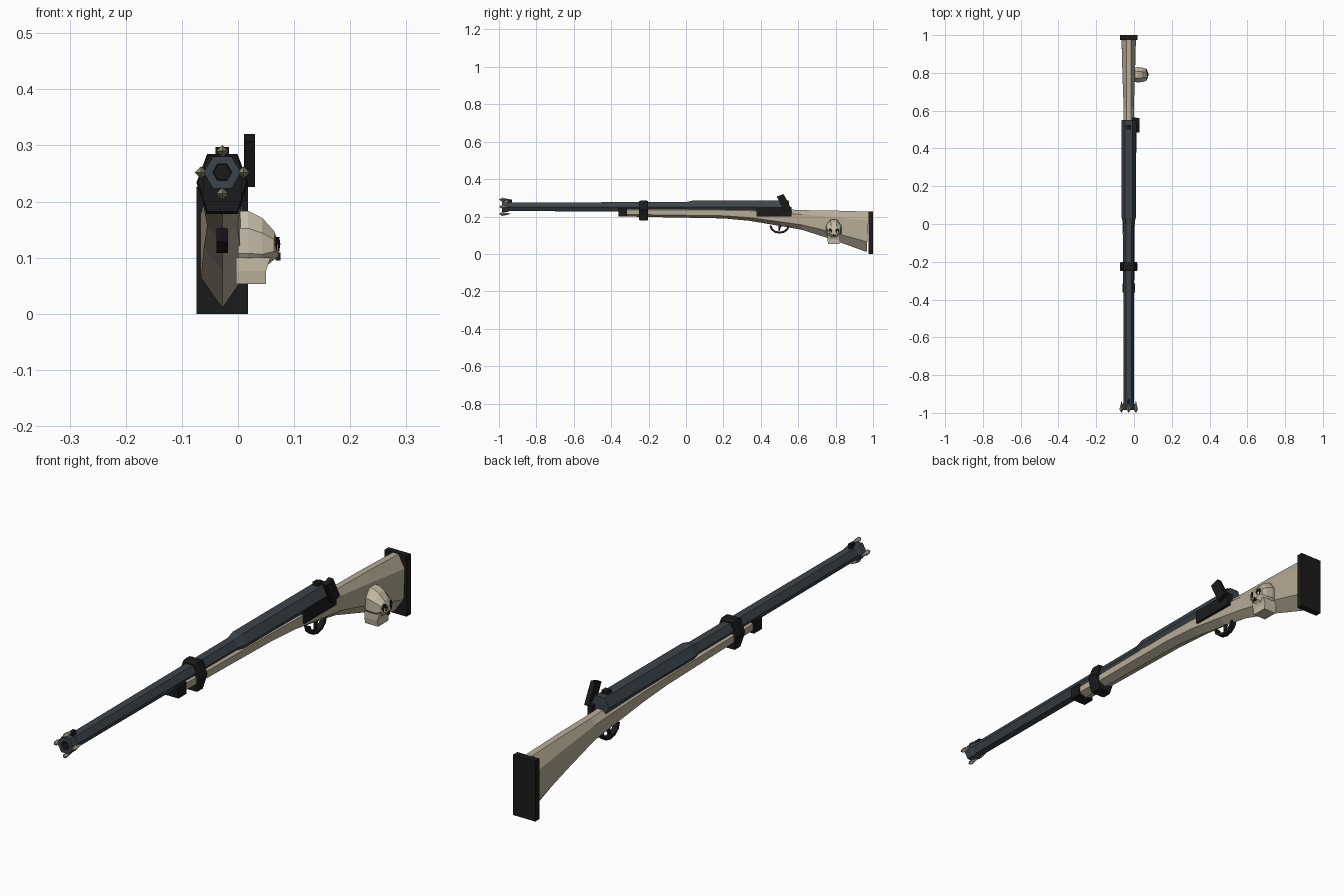
import bpy, bmesh, math
from mathutils import Vector

if "Cube" in bpy.data.objects:
    bpy.data.objects.remove(bpy.data.objects["Cube"])

CX, BZ = -0.028, 0.252   # bore axis


def material(name, rgb):
    m = bpy.data.materials.new(name)
    m.diffuse_color = (*rgb, 1)
    m.use_nodes = True
    m.node_tree.nodes["Principled BSDF"].inputs["Base Color"].default_value = m.diffuse_color
    return m


WOOD = material("pale wood", (0.47, 0.41, 0.31))
BONE = material("bone", (0.56, 0.50, 0.38))
STEEL = material("blued steel", (0.045, 0.058, 0.070))
BLACK = material("black iron", (0.011, 0.011, 0.011))
BRASS = material("dull brass", (0.27, 0.25, 0.17))


def make(name, verts, faces, *mats):
    me = bpy.data.meshes.new(name)
    me.from_pydata([tuple(v) for v in verts], [], faces)
    bm = bmesh.new()
    bm.from_mesh(me)
    bmesh.ops.recalc_face_normals(bm, faces=bm.faces)
    bm.to_mesh(me)
    bm.free()
    for m in mats:
        me.materials.append(m)
    ob = bpy.data.objects.new(name, me)
    bpy.context.collection.objects.link(ob)
    return ob


def loft(name, rings, *mats, closed=False):
    n, k = len(rings[0]), len(rings)
    verts = [v for r in rings for v in r]
    faces = []
    for i in range(k if closed else k - 1):
        a, b = i * n, ((i + 1) % k) * n
        faces += [(a + j, a + (j + 1) % n, b + (j + 1) % n, b + j) for j in range(n)]
    if not closed:
        faces += [tuple(range(n)), tuple(range((k - 1) * n, k * n))]
    return make(name, verts, faces, *mats)


def box(name, x0, x1, y0, y1, z0, z1, mat):
    ring = lambda z: [(x0, y0, z), (x1, y0, z), (x1, y1, z), (x0, y1, z)]
    return loft(name, [ring(z0), ring(z1)], mat)


def side_plate(name, x0, x1, outline, mat):
    return loft(name, [[(x, y, z) for y, z in outline] for x in (x0, x1)], mat)


def hexring(y, r):
    return [(CX + r * math.cos(k * math.pi / 3), y, BZ + r * math.sin(k * math.pi / 3))
            for k in range(6)]


# barrel with flared muzzle, bore and thicker breech
barrel = loft("barrel", [hexring(y, r) for y, r in (
    (-0.90, 0.015), (-0.985, 0.017), (-0.985, 0.033), (-0.955, 0.032), (-0.945, 0.027),
    (0.0, 0.029), (0.035, 0.038), (0.55, 0.038))], STEEL, BLACK)
for p in barrel.data.polygons:
    if all(math.hypot(barrel.data.vertices[i].co.x - CX,
                      barrel.data.vertices[i].co.z - BZ) < 0.02 for i in p.vertices):
        p.material_index = 1

# four studs around the muzzle
for k in range(4):
    a = k * math.pi / 2
    x, z = CX + 0.038 * math.cos(a), BZ + 0.038 * math.sin(a)
    ring = [(x + 0.011 * math.cos(j * math.pi / 2), -0.982, z + 0.011 * math.sin(j * math.pi / 2))
            for j in range(4)]
    make("muzzle_stud", [(x, -1.0, z), (x, -0.935, z)] + ring,
         [f for j in range(4) for f in ((0, 2 + j, 2 + (j + 1) % 4), (1, 2 + (j + 1) % 4, 2 + j))],
         BRASS)

# sights
box("front_sight", CX - 0.006, CX + 0.006, -0.955, -0.93, 0.27, 0.292, BLACK)
box("rear_sight", CX - 0.012, CX + 0.012, 0.50, 0.525, 0.28, 0.297, BLACK)


# stock: faceted section, pointed underneath
def stock_ring(y, zb, zt, hw, lean=0.0):
    h = zt - zb
    half = [(0.012, zt), (hw, zt - 0.22 * h), (hw, zb + 0.25 * h)]
    pts = half + [(0, zb)] + [(-x, z) for x, z in reversed(half)]
    return [(CX + x, y - lean * (zt - z) / h, z) for x, z in pts]


loft("stock", [stock_ring(*s) for s in (
    (-0.33, 0.200, 0.246, 0.029), (0.20, 0.190, 0.246, 0.034), (0.34, 0.177, 0.246, 0.034),
    (0.50, 0.150, 0.240, 0.030), (0.62, 0.129, 0.234, 0.027), (0.78, 0.078, 0.232, 0.033),
    (0.978, 0.010, 0.226, 0.038, 0.012))], WOOD)

# black fittings
box("forend_cap", CX - 0.034, CX + 0.034, -0.362, -0.315, 0.200, 0.245, BLACK)
box("butt_plate", CX - 0.046, CX + 0.046, 0.975, 1.0, 0.0, 0.227, BLACK)
BAND = [(0.027, 0.285), (0.046, 0.234), (0.028, 0.178)]
band_pts = BAND + [(-x, z) for x, z in reversed(BAND)]
loft("barrel_band", [[(CX + x * s, y, 0.234 + (z - 0.234) * s) for x, z in band_pts]
                     for y, s in ((-0.25, 0.93), (-0.242, 1), (-0.21, 1), (-0.202, 0.93))], BLACK)

# lock plate and hammer
box("lock_plate", CX + 0.02, 0.013, 0.378, 0.565, 0.200, 0.250, BLACK)
side_plate("hammer", 0.011, 0.030,
           [(0.485, 0.307), (0.522, 0.320), (0.562, 0.243), (0.525, 0.226)], BLACK)

# trigger guard: half loop of square bar, and trigger
arc = []
for k in range(7):
    a = math.pi + k * math.pi / 6
    c, s = math.cos(a), math.sin(a)
    arc.append([(CX + dx, 0.50 + (0.048 + dr) * c, 0.152 + (0.038 + dr) * s)
                for dx, dr in ((-0.01, -0.005), (0.01, -0.005), (0.01, 0.006), (-0.01, 0.006))])
loft("trigger_guard", arc, BLACK)
side_plate("trigger", CX - 0.004, CX + 0.004,
           [(0.495, 0.155), (0.512, 0.155), (0.500, 0.122), (0.493, 0.122)], BLACK)

# skull ornament on the right of the butt: low-poly cranium lofted outwards
SY = 0.79


def skull_ring(x, zc, ry, rz):
    return [(x, SY + ry * math.cos(k * math.pi / 4 + math.pi / 8),
             zc + rz * math.sin(k * math.pi / 4 + math.pi / 8)) for k in range(8)]


loft("skull_cranium", [skull_ring(*s) for s in (
    (0.0, 0.130, 0.040, 0.058), (0.018, 0.130, 0.044, 0.058), (0.043, 0.125, 0.042, 0.050),
    (0.064, 0.122, 0.035, 0.028), (0.072, 0.115, 0.022, 0.014))], BONE)
loft("skull_jaw", [[(-0.004, SY - w, z), (x, SY - w, z), (x, SY + w, z), (-0.004, SY + w, z)]
                   for x, z, w in ((0.050, 0.053, 0.030), (0.050, 0.076, 0.034),
                                   (0.058, 0.100, 0.034))], BONE)

# eye sockets and nose as thin plates
for s in (-1, 1):
    rings = []
    for dx in (-0.006, 0.003):
        rings.append([(0.0685 + dx - 0.004 * s * math.cos(k * math.pi / 3),
                       SY + s * 0.019 + 0.011 * math.cos(k * math.pi / 3),
                       0.124 + 0.015 * math.sin(k * math.pi / 3)) for k in range(6)])
    loft("skull_eye", rings, BLACK)
side_plate("skull_nose", 0.067, 0.0755,
           [(SY, 0.109), (SY - 0.007, 0.095), (SY + 0.007, 0.095)], BLACK)
